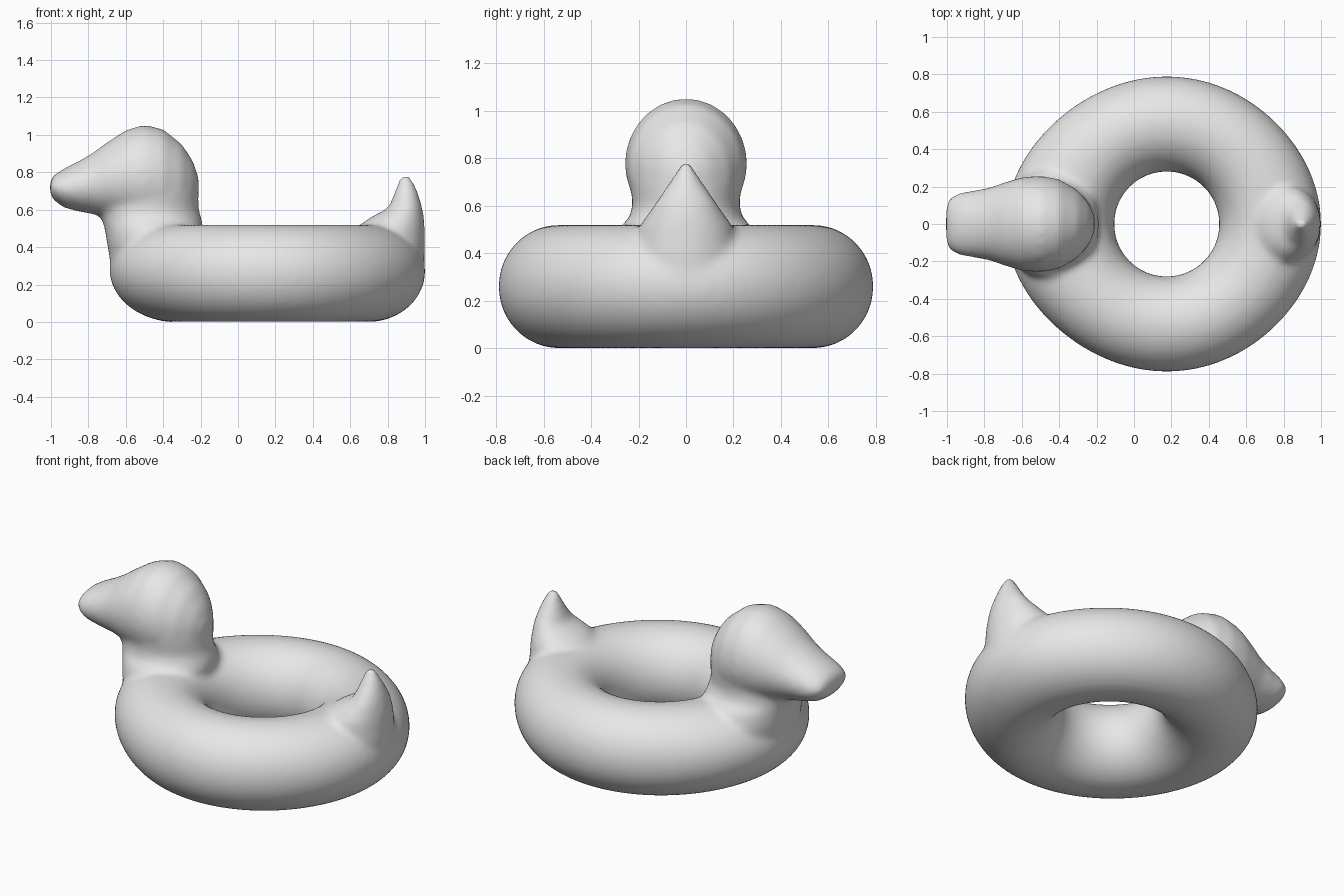
import bpy
import bmesh
from math import cos, sin, tau

default_cube = bpy.data.objects.get("Cube")
if default_cube:
    bpy.data.objects.remove(default_cube, do_unlink=True)

RING_CENTRE_X = 0.175
RING_RADIUS = 0.535
TUBE_RADIUS = 0.26


def bridge(bm, first, second):
    """Join two loops of vertices with quads."""
    count = len(first)
    for i in range(count):
        j = (i + 1) % count
        bm.faces.new((first[i], first[j], second[j], second[i]))


def add_loft(bm, sections, axis, sides=40):
    """Closed loft of ellipses: (position on axis, low, high, half width in y)."""
    loops = []
    for position, low, high, half_width in sections:
        middle, half = (low + high) / 2, (high - low) / 2
        loop = []
        for i in range(sides):
            angle = tau * i / sides
            side, across = half_width * cos(angle), middle + half * sin(angle)
            point = (position, side, across) if axis == "x" else (across, side, position)
            loop.append(bm.verts.new(point))
        loops.append(loop)
    for first, second in zip(loops, loops[1:]):
        bridge(bm, first, second)
    bm.faces.new(loops[0])
    bm.faces.new(loops[-1])


def add_ring(bm, around=96, sides=40):
    """Swim ring, drawn out a little at the chest and the rump."""
    loops = []
    for i in range(around):
        turn = tau * i / around
        loop = []
        for j in range(sides):
            angle = tau * j / sides
            radius = RING_RADIUS + TUBE_RADIUS * 0.98 * cos(angle)
            outward = max(0, cos(angle - 0.3))
            along = cos(turn)
            if along < 0:
                stretch = -0.075 * abs(along) ** 3 * outward
            else:
                stretch = 0.038 * along ** 4 * outward
            loop.append(bm.verts.new((RING_CENTRE_X + radius * along + stretch,
                                      radius * sin(turn),
                                      TUBE_RADIUS * (1 + sin(angle)))))
        loops.append(loop)
    for i in range(around):
        bridge(bm, loops[i], loops[(i + 1) % around])


bm = bmesh.new()
add_ring(bm)

# Head and bill, from bill tip to back of head
add_loft(bm, [
    (-1.005, 0.685, 0.755, 0.10),
    (-0.985, 0.65, 0.785, 0.14),
    (-0.93, 0.61, 0.82, 0.168),
    (-0.85, 0.59, 0.86, 0.18),
    (-0.77, 0.575, 0.908, 0.195),
    (-0.70, 0.56, 0.96, 0.22),
    (-0.60, 0.53, 1.025, 0.25),
    (-0.50, 0.50, 1.055, 0.258),
    (-0.40, 0.50, 1.03, 0.24),
    (-0.30, 0.53, 0.95, 0.18),
    (-0.24, 0.60, 0.86, 0.11),
    (-0.21, 0.68, 0.77, 0.04),
], "x")

# Neck, from inside the ring up into the head
add_loft(bm, [
    (0.20, -0.62, -0.25, 0.20),
    (0.30, -0.68, -0.22, 0.28),
    (0.42, -0.70, -0.20, 0.31),
    (0.51, -0.715, -0.185, 0.28),
    (0.55, -0.73, -0.195, 0.24),
    (0.60, -0.745, -0.21, 0.225),
    (0.70, -0.72, -0.212, 0.235),
    (0.80, -0.65, -0.235, 0.20),
], "z")

# Upturned tail
add_loft(bm, [
    (0.28, 0.75, 0.995, 0.17),
    (0.40, 0.70, 1.0, 0.20),
    (0.51, 0.64, 0.998, 0.20),
    (0.56, 0.71, 0.994, 0.165),
    (0.61, 0.805, 0.985, 0.13),
    (0.68, 0.833, 0.966, 0.083),
    (0.74, 0.853, 0.943, 0.043),
    (0.782, 0.87, 0.918, 0.02),
], "z")

bmesh.ops.recalc_face_normals(bm, faces=bm.faces)
mesh = bpy.data.meshes.new("duck_swim_ring")
bm.to_mesh(mesh)
bm.free()
duck = bpy.data.objects.new("duck_swim_ring", mesh)
bpy.context.collection.objects.link(duck)

# Plain grey skin
grey = bpy.data.materials.new("plain_grey")
grey.use_nodes = True
grey.diffuse_color = (0.8, 0.8, 0.8, 1)
grey.node_tree.nodes["Principled BSDF"].inputs["Base Color"].default_value = (0.8, 0.8, 0.8, 1)
mesh.materials.append(grey)

# Fuse the parts into one soft inflated skin
remesh = duck.modifiers.new("fuse", "REMESH")
remesh.mode = "VOXEL"
remesh.voxel_size = 0.018
remesh.use_smooth_shade = True
soften = duck.modifiers.new("soften", "SMOOTH")
soften.factor = 0.5
soften.iterations = 10
